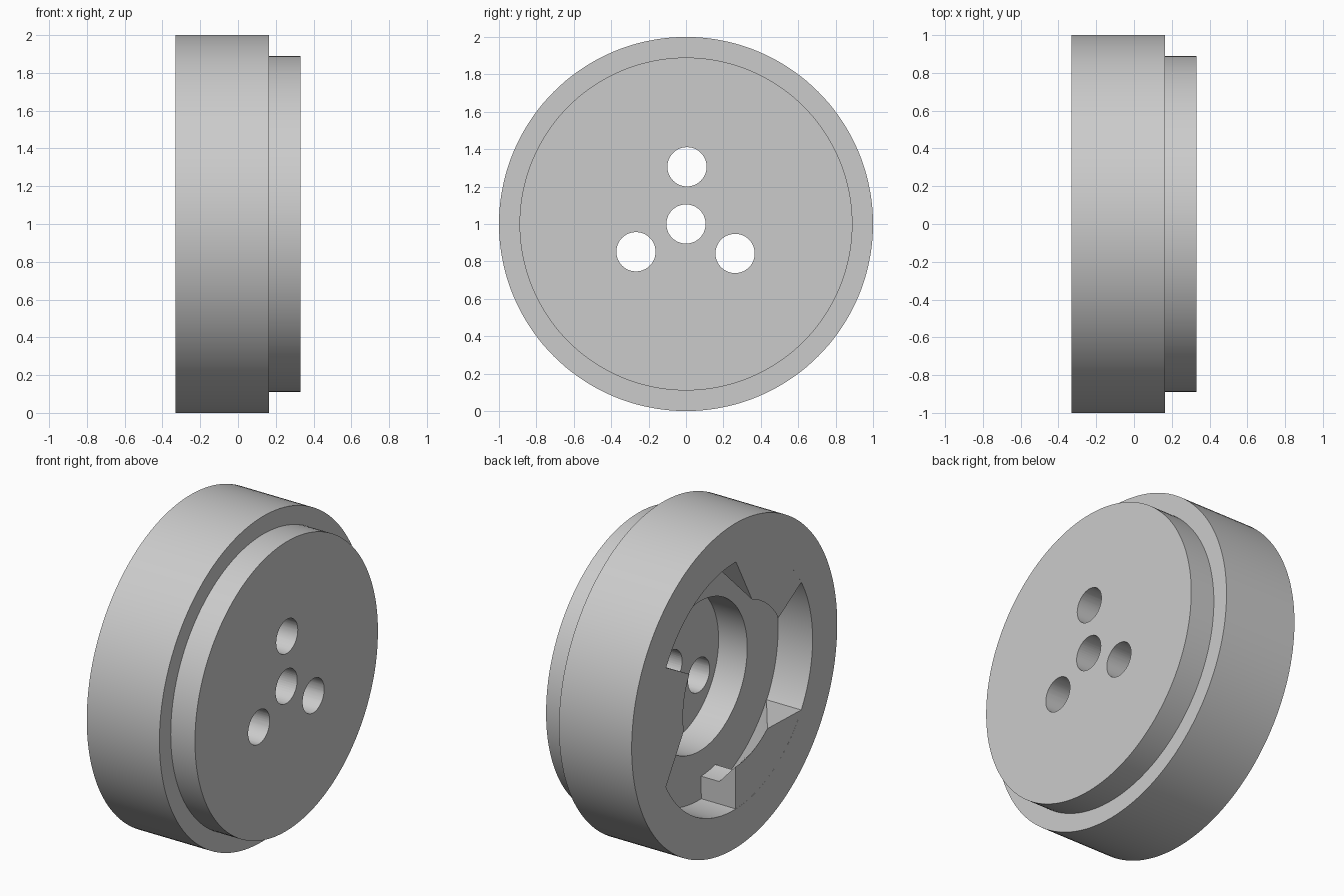
import bpy, bmesh
from math import sin, cos, radians, pi

if "Cube" in bpy.data.objects:
    bpy.data.objects.remove(bpy.data.objects["Cube"])

CENTRE_Z = 1.0
BACK, STEP, FRONT = -0.33, 0.165, 0.33
FLOOR = BACK + 0.235        # floor of the locking pocket
POCKET_R, TIP_R = 0.76, 0.5

grey = bpy.data.materials.new("plain grey")
grey.use_nodes = True
colour = (0.6, 0.6, 0.6, 1)
grey.diffuse_color = colour
grey.node_tree.nodes["Principled BSDF"].inputs["Base Color"].default_value = colour


def sweep(name, section, steps, end=None):
    """Sweep (x, radius, start angle) points round the x axis; a full turn without an end angle."""
    bm = bmesh.new()
    full = end is None
    rings = []
    for i in range(steps if full else steps + 1):
        ring = []
        for x, r, start in section:
            a = radians(start + ((360 if full else end - start) * i / steps))
            ring.append(bm.verts.new((x, r * cos(a), CENTRE_Z + r * sin(a))))
        rings.append(ring)
    n = len(section)
    for i in range(steps):
        a, b = rings[i], rings[(i + 1) % len(rings)]
        for j in range(n - 1 if full else n):
            k = (j + 1) % n
            bm.faces.new((a[j], a[k], b[k], b[j]))
    if not full:
        bm.faces.new(rings[0])
        bm.faces.new(rings[-1][::-1])
    bmesh.ops.remove_doubles(bm, verts=bm.verts, dist=1e-5)
    bmesh.ops.recalc_face_normals(bm, faces=bm.faces)
    mesh = bpy.data.meshes.new(name)
    bm.to_mesh(mesh)
    bm.free()
    mesh.materials.append(grey)
    obj = bpy.data.objects.new(name, mesh)
    bpy.context.collection.objects.link(obj)
    return obj


def activate(obj):
    bpy.ops.object.select_all(action='DESELECT')
    obj.select_set(True)
    bpy.context.view_layer.objects.active = obj


# Stepped disc with the pocket and the deeper central bore
BORE_R, BORE_FLOOR = 0.46, 0.10
profile = [(BORE_FLOOR, 0), (BORE_FLOOR, BORE_R), (FLOOR, BORE_R), (FLOOR, POCKET_R),
           (BACK, POCKET_R), (BACK, 1), (STEP, 1), (STEP, 0.89), (FRONT, 0.89), (FRONT, 0)]
disc = sweep("stepped_disc", [(x, r, 0) for x, r in profile], 144)

# Centre hole and three bolt holes
spots = [(0, 0)] + [(0.306 * cos(radians(a)), 0.306 * sin(radians(a))) for a in (89, 209, 329)]
for y, z in spots:
    bpy.ops.mesh.primitive_cylinder_add(vertices=48, radius=0.105, depth=0.6,
                                        location=(0.25, y, CENTRE_Z + z), rotation=(0, pi / 2, 0))
    cutter = bpy.context.object
    cutter.hide_render = True
    activate(disc)
    cut = disc.modifiers.new("hole", 'BOOLEAN')
    cut.operation = 'DIFFERENCE'
    cut.solver = 'EXACT'
    cut.object = cutter
    bpy.ops.object.modifier_apply(modifier=cut.name)
    bpy.data.objects.remove(cutter)

# Three undercut lugs with slanted lead-in ends, each with a stop block behind
parts = [disc]
face = BACK + 0.0004
for n, turn in enumerate((0, 120, 240), 1):
    outer, inner, end = 91 + turn, 110 + turn, 149 + turn
    lug = [(face, TIP_R, inner), (face, POCKET_R + 0.005, outer),
           (FLOOR, POCKET_R + 0.005, outer), (FLOOR, POCKET_R - 0.005, outer)]
    parts.append(sweep(f"locking_lug_{n}", lug, 24, end))
    stop = [(x, r, end - 13) for x, r in ((BACK + 0.105, 0.62), (FLOOR, 0.62),
                                          (FLOOR, POCKET_R), (BACK + 0.105, POCKET_R))]
    parts.append(sweep(f"stop_block_{n}", stop, 8, end))

for obj in parts:
    activate(obj)
    bpy.ops.object.shade_smooth_by_angle(angle=radians(30))
